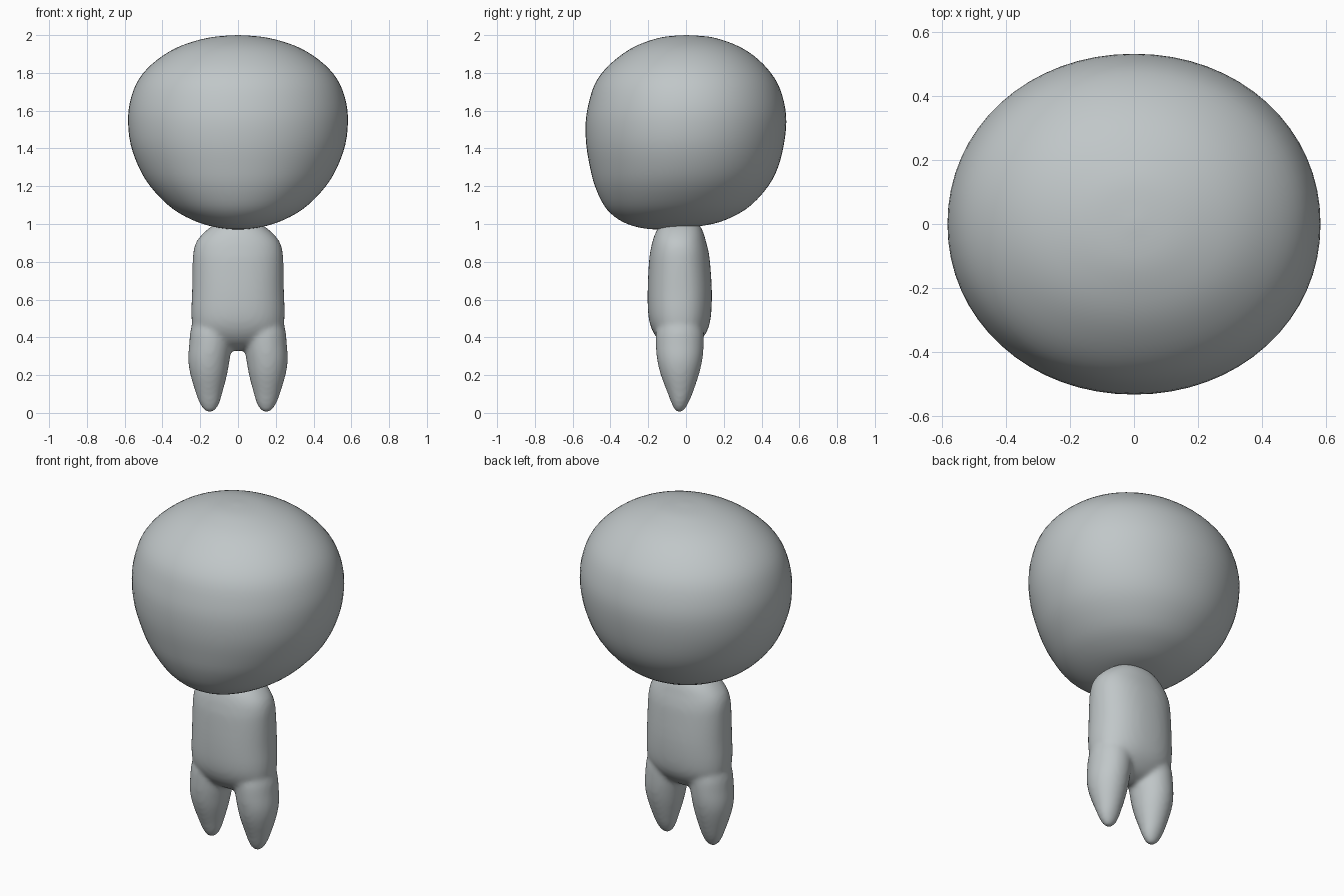
import bpy, bmesh, math

mat = bpy.data.materials.new("pale_grey")
mat.diffuse_color = (0.53, 0.57, 0.58, 1)


def catmull(rows, steps):
    """Smoothly resample a list of section rows."""
    out = []
    for i in range(len(rows) - 1):
        p = [rows[max(i - 1, 0)], rows[i], rows[i + 1], rows[min(i + 2, len(rows) - 1)]]
        for s in range(steps):
            t = s / steps
            out.append([0.5 * (2 * b + (c - a) * t + (2 * a - 5 * b + 4 * c - d) * t * t
                               + (3 * b - a - 3 * c + d) * t ** 3) for a, b, c, d in zip(*p)])
    return out + [list(rows[-1])]


def loft(bm, rows, sides, power=2.0, steps=3, mirror=1):
    """Rows are (z, x centre, half width, y front, y back); ends are points."""
    rings = []
    for z, xc, w, yf, yb in catmull(rows, steps)[1:-1]:
        ring = []
        for k in range(sides):
            a = 2 * math.pi * k / sides
            c, s = math.cos(a), math.sin(a)
            x = math.copysign(abs(c) ** (2 / power), c) * max(w, 0.002)
            y = math.copysign(abs(s) ** (2 / power), s) * (yb - yf) / 2
            ring.append(bm.verts.new((mirror * (xc + x), (yf + yb) / 2 + y, z)))
        rings.append(ring)
    for lo, hi in zip(rings, rings[1:]):
        for k in range(sides):
            j = (k + 1) % sides
            bm.faces.new((lo[k], lo[j], hi[j], hi[k]))
    for ring, row in ((rings[0], rows[0]), (rings[-1], rows[-1])):
        tip = bm.verts.new((mirror * row[1], (row[3] + row[4]) / 2, row[0]))
        for k in range(sides):
            bm.faces.new((ring[k], ring[(k + 1) % sides], tip))


def finish(bm, name):
    bmesh.ops.recalc_face_normals(bm, faces=bm.faces)
    for f in bm.faces:
        f.smooth = True
    me = bpy.data.meshes.new(name)
    bm.to_mesh(me)
    bm.free()
    me.materials.append(mat)
    ob = bpy.data.objects.new(name, me)
    bpy.context.collection.objects.link(ob)
    return ob


# Large rounded head with a fuller chin at the front
head_rows = [
    (0.970, 0, 0.00, -0.15, -0.15), (0.978, 0, 0.09, -0.23, -0.02), (1.00, 0, 0.185, -0.31, 0.14),
    (1.04, 0, 0.28, -0.38, 0.25), (1.10, 0, 0.37, -0.435, 0.345), (1.20, 0, 0.465, -0.482, 0.435),
    (1.30, 0, 0.525, -0.508, 0.487), (1.42, 0, 0.568, -0.528, 0.518), (1.54, 0, 0.582, -0.531, 0.531),
    (1.64, 0, 0.573, -0.515, 0.52), (1.74, 0, 0.54, -0.483, 0.487), (1.82, 0, 0.483, -0.428, 0.433),
    (1.89, 0, 0.40, -0.35, 0.36), (1.94, 0, 0.31, -0.27, 0.28), (1.975, 0, 0.205, -0.18, 0.19),
    (1.993, 0, 0.11, -0.10, 0.11), (2.0, 0, 0.0, 0.0, 0.0)]
bm = bmesh.new()
loft(bm, head_rows, 64, 2.05)
finish(bm, "head")

# Torso and two tapered legs, fused into one soft body
torso_rows = [
    (0.325, 0, 0.00, -0.03, -0.03), (0.345, 0, 0.10, -0.09, 0.03), (0.38, 0, 0.18, -0.14, 0.075),
    (0.44, 0, 0.235, -0.18, 0.115), (0.52, 0, 0.247, -0.20, 0.133), (0.65, 0, 0.243, -0.203, 0.137),
    (0.80, 0, 0.24, -0.196, 0.127), (0.86, 0, 0.235, -0.188, 0.118), (0.91, 0, 0.218, -0.177, 0.105),
    (0.96, 0, 0.175, -0.158, 0.09), (1.0, 0, 0.115, -0.125, 0.062), (1.03, 0, 0.0, -0.03, -0.03)]
leg_rows = [
    (0.0, 0.15, 0.0, -0.035, -0.035), (0.012, 0.15, 0.027, -0.057, -0.012), (0.05, 0.151, 0.052, -0.077, 0.012),
    (0.10, 0.153, 0.069, -0.096, 0.034), (0.20, 0.155, 0.097, -0.134, 0.068), (0.28, 0.154, 0.11, -0.153, 0.087),
    (0.36, 0.146, 0.113, -0.16, 0.094), (0.45, 0.137, 0.112, -0.155, 0.09), (0.55, 0.13, 0.08, -0.11, 0.05),
    (0.60, 0.13, 0.0, -0.03, -0.03)]
bm = bmesh.new()
loft(bm, torso_rows, 48, 2.25)
for side in (1, -1):
    loft(bm, leg_rows, 32, 2.0, 3, side)
body = finish(bm, "body")
fuse = body.modifiers.new("fuse", 'REMESH')
fuse.mode = 'VOXEL'
fuse.voxel_size = 0.012
fuse.use_smooth_shade = True
soft = body.modifiers.new("soften", 'SMOOTH')
soft.factor = 0.5
soft.iterations = 10
